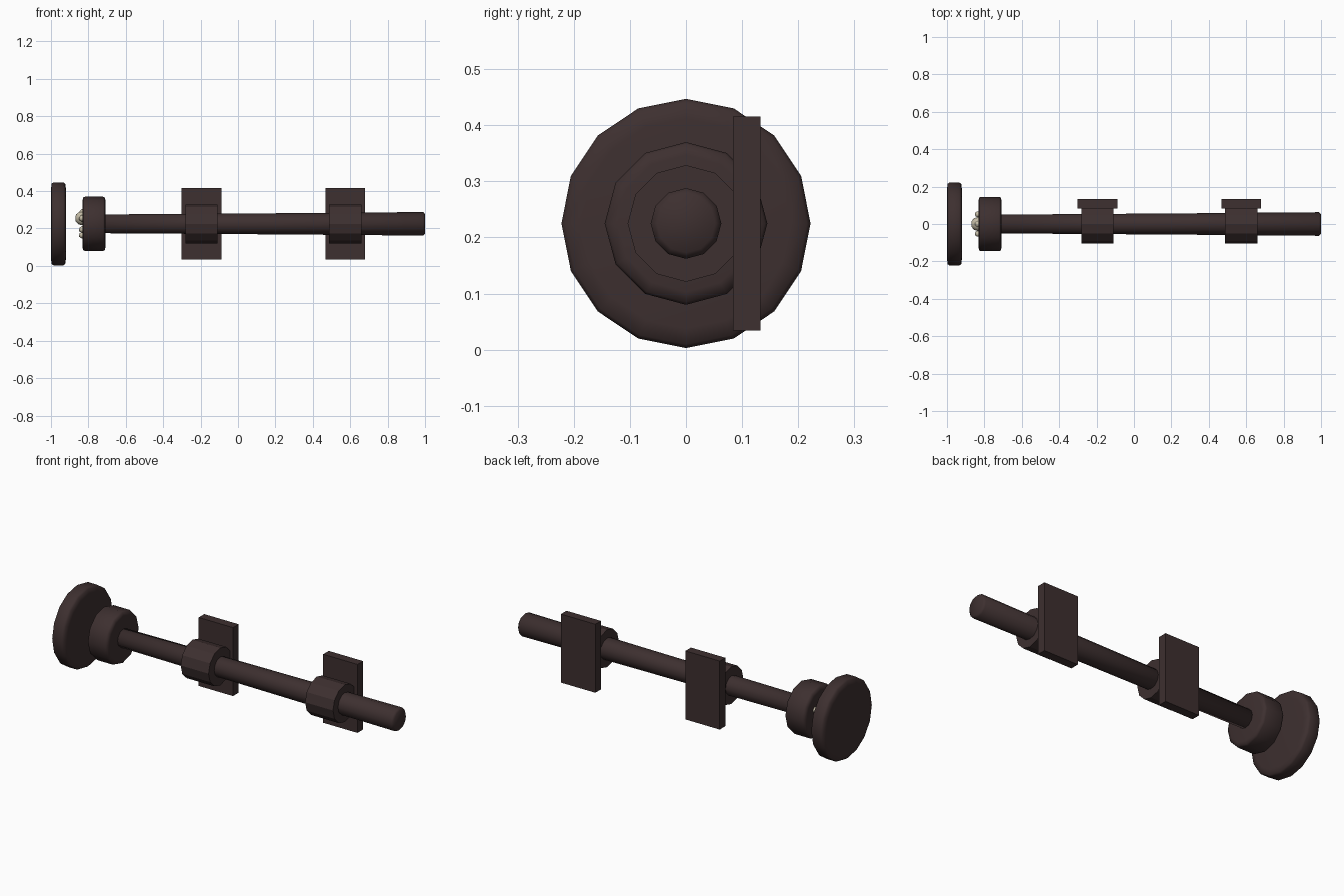
import bpy, bmesh, math
from mathutils import Vector, Matrix

cube = bpy.data.objects.get("Cube")
if cube:
    bpy.data.objects.remove(cube, do_unlink=True)

AXIS_Z = 0.225


def material(name, color):
    m = bpy.data.materials.new(name)
    m.use_nodes = True
    m.diffuse_color = color
    bsdf = m.node_tree.nodes["Principled BSDF"]
    bsdf.inputs["Base Color"].default_value = color
    bsdf.inputs["Roughness"].default_value = 0.8
    return m


DARK = material("dark brown", (0.047, 0.029, 0.029, 1))
PALE = material("pale bone", (0.55, 0.5, 0.38, 1))


def finish(bm, name, mat, smooth):
    bmesh.ops.recalc_face_normals(bm, faces=bm.faces)
    for f in bm.faces:
        f.smooth = smooth
    mesh = bpy.data.meshes.new(name)
    bm.to_mesh(mesh)
    bm.free()
    mesh.materials.append(mat)
    obj = bpy.data.objects.new(name, mesh)
    bpy.context.collection.objects.link(obj)
    return obj


def lathe(name, profile, sides, smooth=True):
    """Turn (x, radius) points around the long axis; ends are closed."""
    bm = bmesh.new()
    rings = []
    for x, r in profile:
        ring = []
        for i in range(sides):
            a = math.tau * i / sides
            ring.append(bm.verts.new((x, r * math.sin(a), AXIS_Z + r * math.cos(a))))
        rings.append(ring)
    for a, b in zip(rings, rings[1:]):
        for i in range(sides):
            j = (i + 1) % sides
            bm.faces.new((a[i], a[j], b[j], b[i]))
    bm.faces.new(rings[0])
    bm.faces.new(rings[-1])
    return finish(bm, name, DARK, smooth)


def drum(name, x0, x1, radius, sides):
    """Smooth disc with a softened rim."""
    inner = radius * 0.84
    lathe(name, [(x0, inner), (x0 + 0.004, radius * 0.97), (x0 + 0.014, radius),
                 (x1 - 0.014, radius), (x1 - 0.004, radius * 0.97), (x1, inner)], sides)


# End disc, cup and tapering rod
drum("end_disc", -1.0, -0.92, 0.222, 16)
drum("cup", -0.832, -0.708, 0.145, 12)
lathe("rod", [(-0.75, 0.05), (0.28, 0.057), (0.99, 0.063), (1.0, 0.052)], 12)

# Two brackets: faceted collar with a wall plate behind
for side, x in (("right", -0.195), ("left", 0.573)):
    lathe(side + "_collar", [(x - 0.086, 0.104), (x + 0.086, 0.104)], 12, False)
    bm = bmesh.new()
    bmesh.ops.create_cube(bm, size=1, matrix=Matrix.Translation((x, 0.108, AXIS_Z))
                          @ Matrix.Diagonal((0.212, 0.049, 0.382, 1)))
    finish(bm, side + "_wall_plate", DARK, False)

# Pale knob on the cup with a ring of small beads
bm = bmesh.new()
bmesh.ops.create_icosphere(bm, subdivisions=2, radius=0.038,
                           matrix=Matrix.Translation((-0.834, 0, AXIS_Z + 0.03)))
for i in range(6):
    a = math.tau * i / 6
    spot = Vector((-0.834, 0.06 * math.sin(a), AXIS_Z + 0.06 * math.cos(a)))
    bmesh.ops.create_icosphere(bm, subdivisions=1, radius=0.019,
                               matrix=Matrix.Translation(spot))
finish(bm, "pale_knob", PALE, True)
